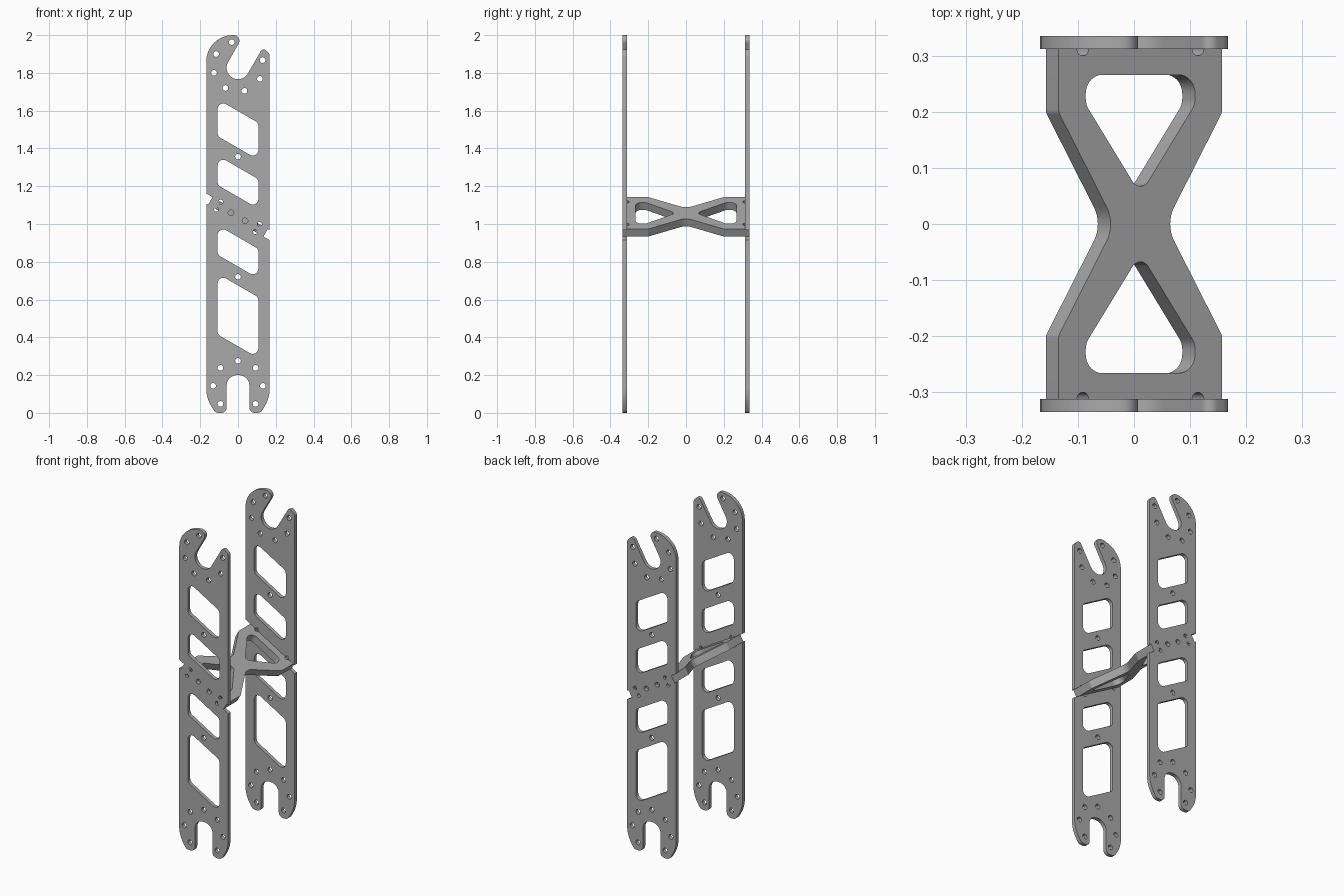
import bpy
import math
from mathutils import Vector, Matrix

default = bpy.data.objects.get("Cube")
if default:
    bpy.data.objects.remove(default, do_unlink=True)

# Shared dimensions
TILT = math.radians(30)
MID = 1.038          # height of the brace centre
HALF = 0.023         # half thickness of the brace
EDGE = 0.168         # half width of a plate
TAB = 0.119          # where the brace tabs begin
INNER, OUTER = 0.313, 0.336
RELIEF = 0.012
HOLE = 0.015

metal = bpy.data.materials.new("grey metal")
metal.use_nodes = True
grey = (0.4, 0.4, 0.4, 1)
metal.diffuse_color = grey
metal.node_tree.nodes["Principled BSDF"].inputs["Base Color"].default_value = grey


def arc(centre, start, sweep, radius, steps):
    return [centre + radius * Vector((math.cos(start + sweep * i / steps),
                                      math.sin(start + sweep * i / steps)))
            for i in range(steps + 1)]


def rounded(corners):
    """Polygon with filleted corners; a negative radius drills a relief there."""
    path = []
    count = len(corners)
    for i, (x, y, r) in enumerate(corners):
        p = Vector((x, y))
        a = (Vector(corners[i - 1][:2]) - p).normalized()
        b = (Vector(corners[(i + 1) % count][:2]) - p).normalized()
        if r == 0:
            path.append(p)
            continue
        if r < 0:
            start = math.atan2(a.y, a.x)
            turn = (math.atan2(b.y, b.x) - start) % math.tau
            if turn < math.pi:
                turn -= math.tau
            path += arc(p, start, turn, -r, 14)
            continue
        half = a.angle(b) / 2
        centre = p + (a + b).normalized() * r / math.sin(half)
        u = p + a * r / math.tan(half) - centre
        v = p + b * r / math.tan(half) - centre
        start = math.atan2(u.y, u.x)
        turn = (math.atan2(v.y, v.x) - start + math.pi) % math.tau - math.pi
        path += arc(centre, start, turn, r, 8)
    return path


def circle(x, y):
    return arc(Vector((x, y)), 0, math.tau, HOLE, 20)[:-1]


def slab(name, loops, thickness, matrix):
    """Flat sheet cut from an outline with openings."""
    curve = bpy.data.curves.new(name, "CURVE")
    curve.dimensions = "2D"
    curve.fill_mode = "BOTH"
    curve.extrude = thickness / 2
    for loop in loops:
        spline = curve.splines.new("POLY")
        spline.points.add(len(loop) - 1)
        for point, co in zip(spline.points, loop):
            point.co = (co.x, co.y, 0, 1)
        spline.use_cyclic_u = True
    obj = bpy.data.objects.new(name, curve)
    bpy.context.collection.objects.link(obj)
    obj.matrix_world = matrix
    bpy.ops.object.select_all(action="DESELECT")
    obj.select_set(True)
    bpy.context.view_layer.objects.active = obj
    bpy.ops.object.convert(target="MESH")
    obj = bpy.context.view_layer.objects.active
    obj.data.materials.clear()
    obj.data.materials.append(metal)
    bpy.ops.object.shade_smooth_by_angle(angle=math.radians(30))
    return obj


def tilted(s, n):
    """Point in the plate from distances along and across the brace."""
    return (s * math.cos(TILT) + n * math.sin(TILT),
            MID - s * math.sin(TILT) + n * math.cos(TILT))


def notch(side):
    """Slot for a brace tab, opening at the plate edge."""
    corners = []
    for n in (HALF, -HALF):
        mouth = (EDGE - side * n * math.sin(TILT)) / math.cos(TILT)
        pair = [(*tilted(side * mouth, n), 0),
                (*tilted(side * TAB, n), -RELIEF)]
        corners += pair if n > 0 else pair[::-1]
    return corners if side > 0 else corners[::-1]


def window(top, bottom):
    """Slanted opening, given the heights of its left corners."""
    w, r = 0.108, 0.03
    drop = 2 * w * math.tan(TILT)
    return rounded([(-w, top, r), (w, top - drop, r),
                    (w, bottom - drop, r), (-w, bottom, r)])


# Plate outline: hooked top, notched sides, forked foot
hook = [(-EDGE, 2, 0.14), (0.029, 2, 0.03), (-0.082, 1.805, 0.059),
        (0.022, 1.745, 0.059), (0.132, 1.935, 0.018), (EDGE, 1.9, 0.025)]
prong = [(EDGE, 0.08, 0.18), (0.12, 0, 0.03), (0.06, 0, 0.028), (0.06, 0.2, 0.055)]
foot = prong + [(-x, z, r) for x, z, r in reversed(prong)]
outline = rounded(hook + notch(1) + foot + notch(-1))

windows = [window(1.66, 1.465), window(1.362, 1.206),
           window(0.993, 0.837), window(0.737, 0.415)]

hook_holes = [(-0.033, 1.963), (-0.116, 1.9), (-0.127, 1.8), (-0.067, 1.72),
              (0.034, 1.705), (0.116, 1.768), (0.13, 1.868)]
middle_holes = [(0, 1.357), (0, 0.72), (0, 0.275), tilted(-0.043, 0), tilted(0.043, 0)]
foot_holes = [(side * x, z) for side in (-1, 1)
              for x, z in ((0.093, 0.238), (0.132, 0.143), (0.093, 0.048))]
holes = [circle(x, z) for x, z in hook_holes + middle_holes + foot_holes]

# Two matching plates
upright = Matrix.Rotation(math.pi / 2, 4, "X")
for name, side in (("front_plate", -1), ("back_plate", 1)):
    place = Matrix.Translation((0, side * (INNER + OUTER) / 2, 0))
    slab(name, [outline] + windows + holes, OUTER - INNER, place @ upright)

# Hourglass brace with end tabs, mirrored from one quarter
END = 0.169
quarter = [(TAB, INNER, -RELIEF), (TAB, OUTER, 0), (END, OUTER, 0),
           (END, 0.2, 0.02)]
waist = (0.052, 0, 0.06)
right = quarter + [waist] + [(x, -y, r) for x, y, r in reversed(quarter)]
left = [(-x, y, r) for x, y, r in reversed(right)]
brace_outline = rounded(right + left)

openings = []
for side in (-1, 1):
    openings.append(rounded([(0.113, side * 0.267, 0.034), (0.113, side * 0.214, 0.034),
                             (0, side * 0.053, 0.02), (-0.113, side * 0.214, 0.034),
                             (-0.113, side * 0.267, 0.034)]))

tilt = Matrix.Translation((0, 0, MID)) @ Matrix.Rotation(TILT, 4, "Y")
slab("cross_brace", [brace_outline] + openings, 2 * HALF, tilt)
